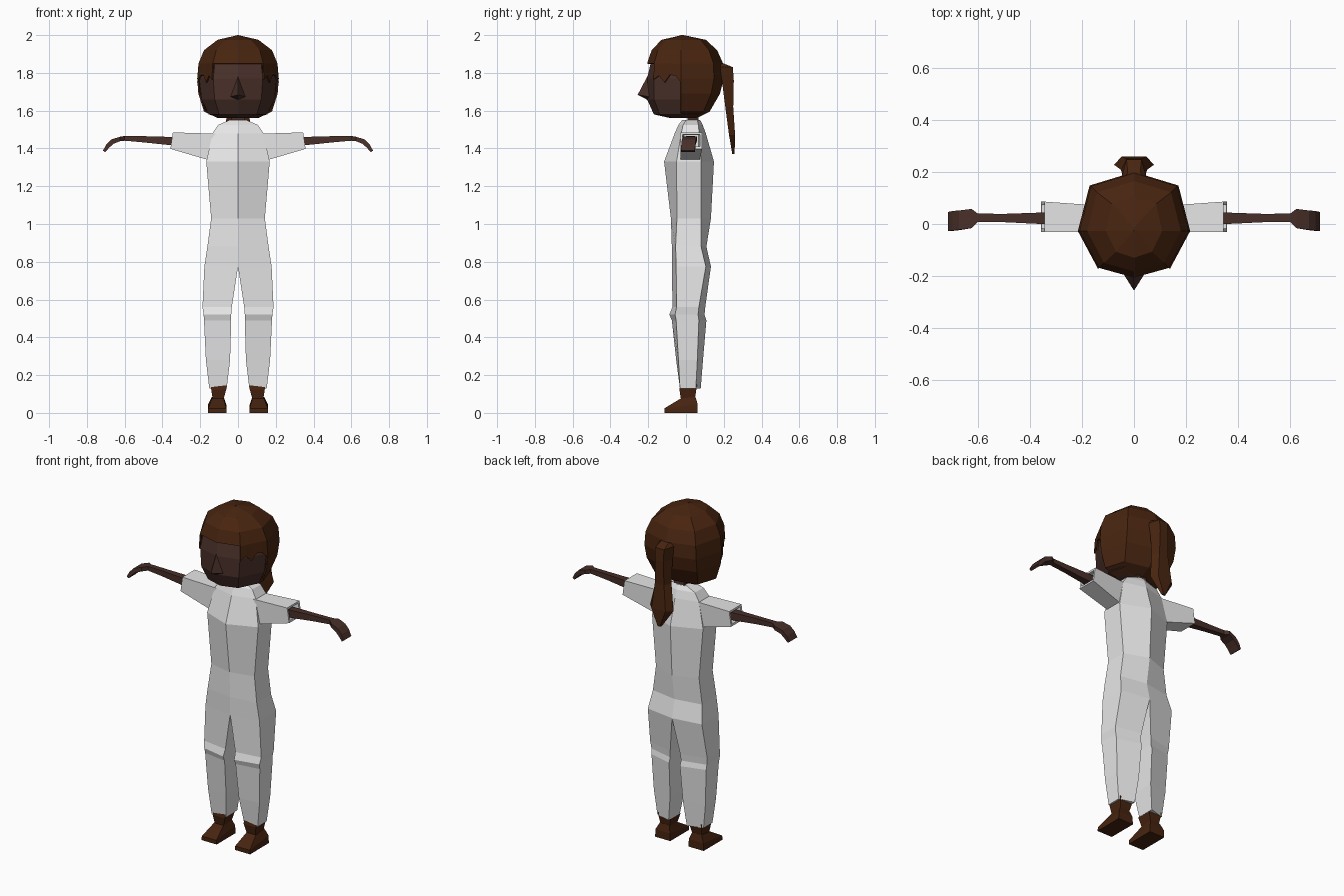
import bpy, bmesh
from mathutils import Vector

if "Cube" in bpy.data.objects:
    bpy.data.objects.remove(bpy.data.objects["Cube"], do_unlink=True)


def material(name, r, g, b):
    m = bpy.data.materials.new(name)
    m.use_nodes = True
    m.diffuse_color = (r, g, b, 1)
    bsdf = m.node_tree.nodes["Principled BSDF"]
    bsdf.inputs["Base Color"].default_value = (r, g, b, 1)
    bsdf.inputs["Roughness"].default_value = 0.9
    return m


SUIT = material("white_suit", 0.8, 0.8, 0.81)
SKIN = material("dark_skin", 0.066, 0.029, 0.022)
HAIR = material("brown_hair", 0.065, 0.018, 0.005)
SHOE = material("brown_shoe", 0.062, 0.017, 0.005)


def finish(name, bm, mat, mirror=False, thick=0):
    """Clean the mesh, make the object and add its modifiers."""
    bmesh.ops.remove_doubles(bm, verts=bm.verts, dist=0.0005)
    bmesh.ops.recalc_face_normals(bm, faces=bm.faces)
    mesh = bpy.data.meshes.new(name)
    bm.to_mesh(mesh)
    bm.free()
    mesh.materials.append(mat)
    ob = bpy.data.objects.new(name, mesh)
    bpy.context.collection.objects.link(ob)
    if thick:
        ob.modifiers.new("thickness", "SOLIDIFY").thickness = thick
    if mirror:
        mod = ob.modifiers.new("mirror", "MIRROR")
        mod.use_clip = True
        mod.merge_threshold = 0.002
    return ob


def add_loft(bm, rings, caps=(True, True), skip=lambda i, j: False):
    """Join successive closed rings of points with quads."""
    vs = [[bm.verts.new(p) for p in ring] for ring in rings]
    n = len(vs[0])
    for i in range(len(vs) - 1):
        for j in range(n):
            if not skip(i, j):
                k = (j + 1) % n
                bm.faces.new((vs[i][j], vs[i][k], vs[i + 1][k], vs[i + 1][j]))
    for on, ring in zip(caps, (vs[0], vs[-1])):
        if on:
            bm.faces.new(ring)


def loft(name, rings, mat, mirror=False, **kw):
    bm = bmesh.new()
    add_loft(bm, rings, **kw)
    return finish(name, bm, mat, mirror)


# Suit body and leg: z, inner x, outer x, then y of front, side front, side back, back
body = [
    (1.55, 0, 0.045, -0.02, 0.0, 0.06, 0.075),
    (1.525, 0, 0.105, -0.04, -0.015, 0.065, 0.088),
    (1.48, 0, 0.135, -0.06, -0.025, 0.07, 0.105),
    (1.33, 0, 0.168, -0.116, -0.05, 0.08, 0.148),
    (1.03, 0, 0.142, -0.08, -0.048, 0.08, 0.132),
    (0.88, 0, 0.162, -0.075, -0.055, 0.08, 0.108),
    (0.775, 0, 0.178, -0.074, -0.052, 0.105, 0.132),
    (0.56, 0.033, 0.188, -0.072, -0.05, 0.068, 0.102),
    (0.52, 0.036, 0.182, -0.088, -0.058, 0.064, 0.098),
    (0.49, 0.036, 0.18, -0.075, -0.052, 0.068, 0.108),
    (0.28, 0.042, 0.17, -0.052, -0.04, 0.06, 0.09),
    (0.13, 0.06, 0.152, -0.028, -0.032, 0.052, 0.078),
]
loft("suit_body",
     [[(xi, f, z), (xo, sf, z), (xo, sb, z), (xi, b, z)]
      for z, xi, xo, f, sf, sb, b in body],
     SUIT, mirror=True, skip=lambda i, j: j == 3 and body[i + 1][1] == 0)


def box_ring(x, y0, y1, z0, z1, lean=0):
    """Four corners across an arm; lean pushes the lower edge outward."""
    return [(x + lean, y0, z0), (x + lean, y1, z0), (x, y1, z1), (x, y0, z1)]


# Sleeve with an open, hollow cuff
loft("sleeves", [box_ring(0.12, -0.03, 0.07, 1.328, 1.478),
                 box_ring(0.345, -0.03, 0.086, 1.398, 1.485, 0.013),
                 box_ring(0.345, -0.018, 0.074, 1.410, 1.473, 0.011),
                 box_ring(0.27, -0.01, 0.066, 1.405, 1.47)],
     SUIT, mirror=True)

# Arm and drooping hand
loft("arms", [box_ring(0.27, 0.0, 0.046, 1.415, 1.46),
              box_ring(0.355, 0.0, 0.044, 1.417, 1.461),
              box_ring(0.5, 0.007, 0.039, 1.432, 1.465),
              box_ring(0.6, 0.008, 0.04, 1.441, 1.466),
              box_ring(0.625, -0.016, 0.058, 1.438, 1.462),
              box_ring(0.672, -0.022, 0.052, 1.424, 1.447, -0.012),
              box_ring(0.698, -0.025, 0.05, 1.403, 1.42, -0.015),
              box_ring(0.715, -0.027, 0.046, 1.38, 1.388, -0.012)],
     SKIN, mirror=True)


def flat_ring(z, x0, x1, y0, y1, front_z=None):
    fz = z if front_z is None else front_z
    return [(x0, y0, fz), (x1, y0, fz), (x1, y1, z), (x0, y1, z)]


# Ankle and shoe
loft("ankles", [flat_ring(0.15, 0.06, 0.145, -0.03, 0.058),
                flat_ring(0.125, 0.062, 0.142, -0.035, 0.055),
                flat_ring(0.06, 0.08, 0.132, -0.025, 0.045)],
     SHOE, mirror=True)
loft("shoes", [flat_ring(0.0, 0.06, 0.16, -0.115, 0.062),
               flat_ring(0.045, 0.062, 0.158, -0.115, 0.062, 0.024),
               flat_ring(0.085, 0.076, 0.138, -0.03, 0.05, 0.075)],
     SHOE, mirror=True)

# Neck
loft("neck", [flat_ring(1.5, -0.036, 0.036, 0.005, 0.068),
              flat_ring(1.6, -0.032, 0.032, 0.01, 0.064)], SKIN)


def head_ring(z, w, front, back):
    """Eight points: front, then round by the model's left to the back."""
    half = [(0.64 * w, 0.82 * front), (w, -0.027), (0.79 * w, 0.74 * back)]
    pts = [(0, front)] + half + [(0, back)] + [(-x, y) for x, y in reversed(half)]
    return [Vector((x, y, z)) for x, y in pts]


# Head
loft("head", [head_ring(*r) for r in (
    (1.56, 0.085, -0.08, 0.05), (1.58, 0.155, -0.17, 0.09),
    (1.66, 0.193, -0.206, 0.15), (1.77, 0.205, -0.206, 0.17),
    (1.86, 0.19, -0.185, 0.17), (1.93, 0.13, -0.12, 0.12))], SKIN)

# Nose
bm = bmesh.new()
top, left, right, tip, low = [bm.verts.new(p) for p in (
    (0, -0.2, 1.79), (0.045, -0.185, 1.672), (-0.045, -0.185, 1.672),
    (0, -0.256, 1.684), (0, -0.2, 1.655))]
for f in ((top, left, tip), (top, tip, right), (tip, left, low), (tip, low, right)):
    bm.faces.new(f)
finish("nose", bm, SKIN)

# Hair: full cap above the brow, only the back half below it
hair = [head_ring(*r) for r in (
    (1.562, 0.11, -0.1, 0.06), (1.595, 0.18, -0.17, 0.125),
    (1.69, 0.21, -0.2, 0.18), (1.77, 0.216, -0.21, 0.2),
    (1.85, 0.209, -0.206, 0.196), (1.92, 0.18, -0.182, 0.165),
    (1.975, 0.108, -0.13, 0.105), (2.0, 0.001, -0.02, -0.018))]
BROW = 4
bm = bmesh.new()
add_loft(bm, hair, caps=(False, False),
         skip=lambda i, j: i < BROW and j in (0, 1, 6, 7))

# Jagged fringe over each temple
drops = [1.765, 1.785, 1.75, 1.79, 1.785, 1.75]
for a, b in ((1, 2), (7, 6)):
    strip = []
    for i, z in enumerate(drops):
        t = i / (len(drops) - 1)
        upper = hair[BROW][a].lerp(hair[BROW][b], t)
        lower = hair[BROW - 1][a].lerp(hair[BROW - 1][b], t)
        lower.z = z
        strip.append((bm.verts.new(upper), bm.verts.new(lower)))
    for (u0, l0), (u1, l1) in zip(strip, strip[1:]):
        bm.faces.new((u0, u1, l1, l0))
finish("hair", bm, HAIR, thick=0.008)

# Ponytail: z, half width, y near the head, y outside
tail = [(1.85, 0.04, 0.17, 0.2), (1.83, 0.048, 0.18, 0.248),
        (1.76, 0.045, 0.19, 0.253), (1.62, 0.05, 0.208, 0.25),
        (1.47, 0.077, 0.228, 0.26), (1.37, 0.012, 0.245, 0.257)]
loft("ponytail",
     [[(-w, y0, z), (w, y0, z), (0.6 * w, y1, z), (-0.6 * w, y1, z)]
      for z, w, y0, y1 in tail], HAIR)
